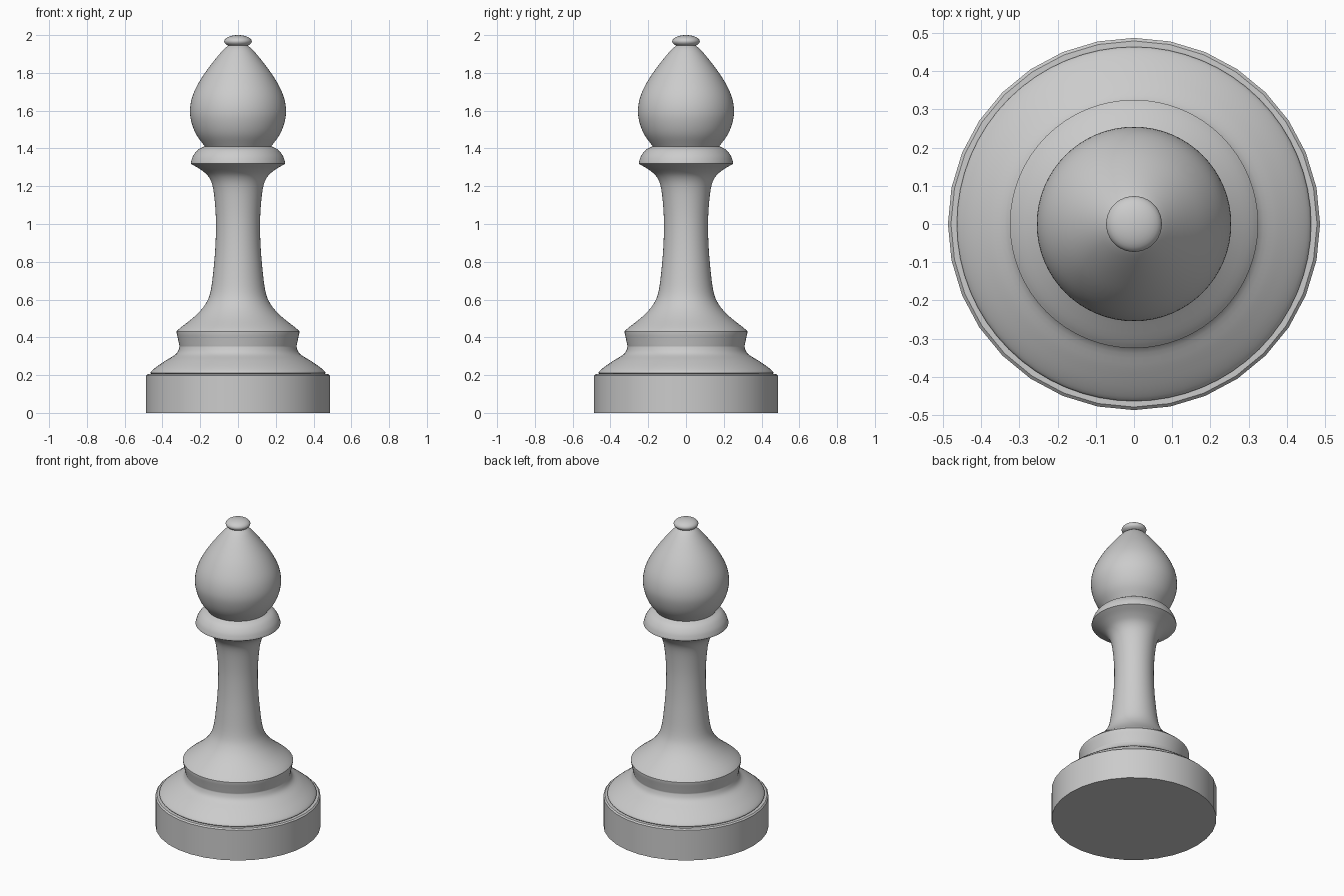
import bpy, bmesh, math
from mathutils import Vector

if "Cube" in bpy.data.objects:
    bpy.data.objects.remove(bpy.data.objects["Cube"])


def smooth(points, steps=4):
    """Pass a smooth curve through (radius, z) points."""
    p = [Vector(q) for q in points]
    p = [2 * p[0] - p[1]] + p + [2 * p[-1] - p[-2]]
    out = []
    for a, b, c, d in zip(p, p[1:], p[2:], p[3:]):
        for i in range(steps):
            t = i / steps
            out.append(0.5 * (2 * b + (c - a) * t + (2 * a - 5 * b + 4 * c - d) * t**2
                              + (3 * b - a - 3 * c + d) * t**3))
    return out + [p[-2]]


def lathe(name, profile, sides=64):
    """Revolve a (radius, z) profile listed from bottom to top."""
    bm = bmesh.new()
    rings = []
    for r, z in profile:
        if r < 1e-4:
            rings.append([bm.verts.new((0, 0, z))] * sides)
        else:
            rings.append([bm.verts.new((r * math.cos(2 * math.pi * i / sides),
                                        r * math.sin(2 * math.pi * i / sides), z))
                          for i in range(sides)])
    for lo, hi in zip(rings, rings[1:]):
        for i in range(sides):
            j = (i + 1) % sides
            quad = list(dict.fromkeys((lo[i], lo[j], hi[j], hi[i])))
            bm.faces.new(quad)
    mesh = bpy.data.meshes.new(name)
    bm.to_mesh(mesh)
    bm.free()
    obj = bpy.data.objects.new(name, mesh)
    bpy.context.collection.objects.link(obj)
    bpy.ops.object.select_all(action='DESELECT')
    obj.select_set(True)
    bpy.context.view_layer.objects.active = obj
    bpy.ops.object.shade_smooth_by_angle(angle=math.radians(35))
    return obj


# Flat disc base with a small chamfer
lathe("base", [(0, 0), (0.487, 0), (0.487, 0.197), (0.479, 0.205), (0.45, 0.205)], 32)

# Domed foot, flared step, waisted stem and collar in one turned piece
foot = smooth([(0.455, 0.203), (0.463, 0.215), (0.434, 0.242), (0.38, 0.279),
               (0.328, 0.312), (0.311, 0.345), (0.312, 0.363), (0.325, 0.425)])
stem = smooth([(0.325, 0.432), (0.302, 0.453), (0.228, 0.512), (0.175, 0.572),
               (0.145, 0.644), (0.127, 0.787), (0.118, 0.92), (0.118, 1.05),
               (0.131, 1.184), (0.154, 1.248), (0.196, 1.287), (0.25, 1.319)])
collar = smooth([(0.25, 1.325), (0.238, 1.36), (0.212, 1.393), (0.175, 1.412)])
lathe("stem", foot + stem + collar)

# Egg-shaped head
lathe("head", smooth([(0.175, 1.41), (0.222, 1.475), (0.248, 1.545), (0.254, 1.61),
                      (0.238, 1.685), (0.196, 1.768), (0.138, 1.85), (0.08, 1.92),
                      (0.05, 1.945)]))

# Flattened finial ball
n = 16
lathe("finial", [(0.073 * math.cos(a), 1.967 + 0.033 * math.sin(a))
                 for a in (math.pi * (i / n - 0.5) for i in range(n + 1))], 48)
